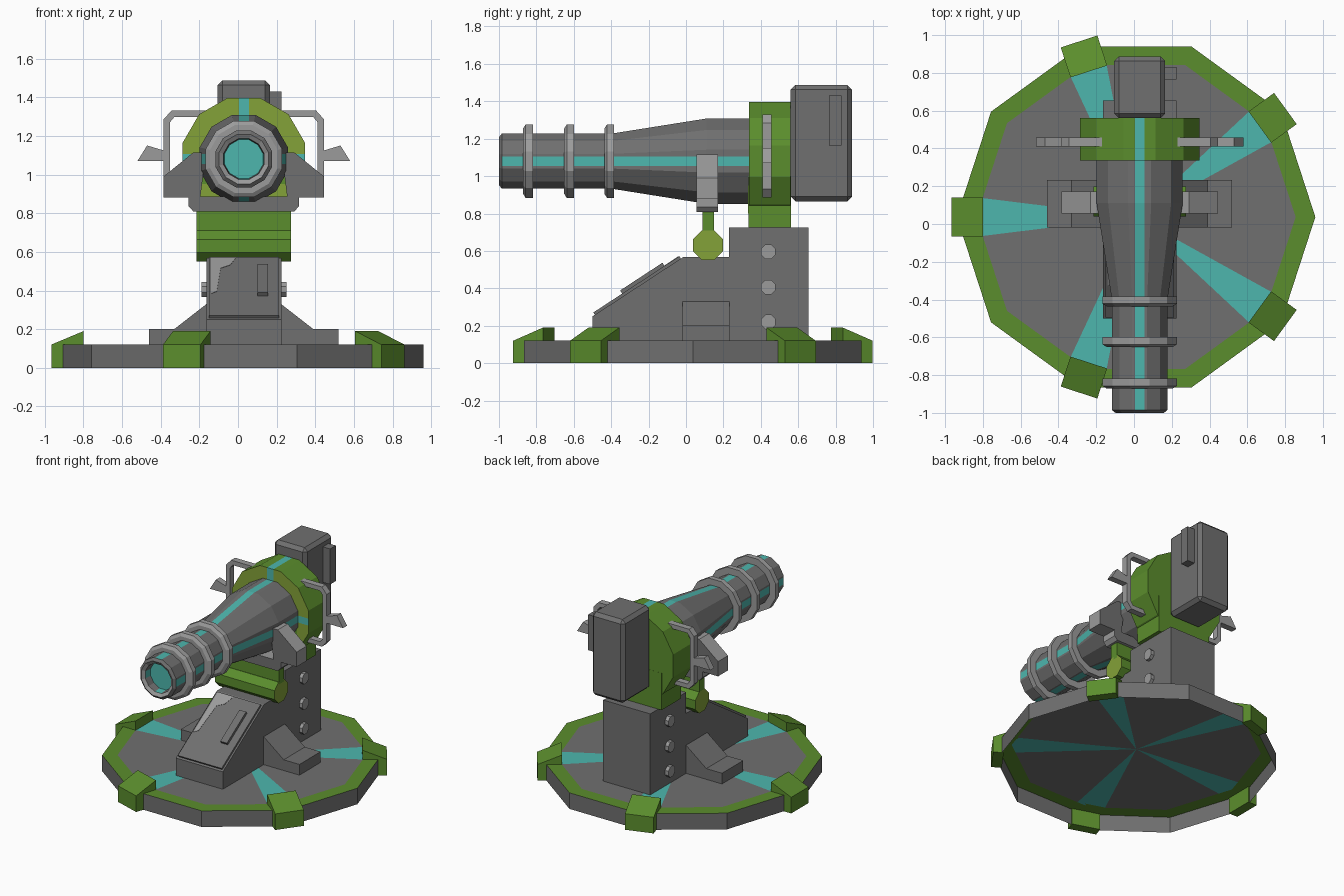
import bpy, bmesh, math
from mathutils import Vector, Matrix

if "Cube" in bpy.data.objects:
    bpy.data.objects.remove(bpy.data.objects["Cube"])

CX, AZ = 0.03, 1.08          # gun centre line: x and height
GX, GY = 0.011, 0.037        # centre of the round base


def material(name, rgb):
    m = bpy.data.materials.new(name)
    m.diffuse_color = (*rgb, 1)
    m.use_nodes = True
    m.node_tree.nodes["Principled BSDF"].inputs["Base Color"].default_value = m.diffuse_color
    return m


MATS = [material("dark grey", (0.16, 0.16, 0.16)),
        material("light grey", (0.33, 0.33, 0.33)),
        material("green", (0.105, 0.27, 0.026)),
        material("olive", (0.23, 0.36, 0.04)),
        material("cyan", (0.075, 0.47, 0.42))]
GREY, LIGHT, GREEN, OLIVE, CYAN = range(5)


def finish(bm, name):
    bmesh.ops.recalc_face_normals(bm, faces=bm.faces[:])
    me = bpy.data.meshes.new(name)
    bm.to_mesh(me)
    bm.free()
    for m in MATS:
        me.materials.append(m)
    ob = bpy.data.objects.new(name, me)
    bpy.context.collection.objects.link(ob)
    return ob


def extrude(name, pts, depth, mat, place, cap=None):
    """Extrude a 2D outline; place(u, v, d) gives the 3D position."""
    bm = bmesh.new()
    a, b = ([bm.verts.new(place(u, v, d)) for u, v in pts] for d in depth)
    n = len(pts)
    for i in range(n):
        j = (i + 1) % n
        bm.faces.new((a[i], a[j], b[j], b[i])).material_index = mat
    for loop in (a, b):
        bm.faces.new(loop).material_index = mat if cap is None else cap
    return finish(bm, name)


def box(name, x, y, z, mat, bevel=0):
    ob = extrude(name, [(x[0], y[0]), (x[1], y[0]), (x[1], y[1]), (x[0], y[1])], z, mat,
                 lambda u, v, d: (u, v, d))
    if bevel:
        mod = ob.modifiers.new("chamfer", "BEVEL")
        mod.width, mod.segments = bevel, 1
    return ob


along_x = lambda u, v, d: (d, u, v)


def along_y(side):
    return lambda u, v, d: (CX + side * u, d, v)


def ring(bm, y, a):
    """Twelve-sided ring with a narrow stripe cut in each of the four main flats."""
    out, t = [], a * math.tan(math.pi / 12)
    for k in range(4):
        rot = Matrix.Rotation(k * math.pi / 2, 2)
        c = a / math.cos(math.pi / 12) * math.sqrt(0.5)
        for p in ((a, -t), (a, -0.026), (a, 0.026), (a, t), (c, c)):
            q = rot @ Vector(p)
            out.append(bm.verts.new((CX + q.x, y, AZ + q.y)))
    return out


def lathe(name, stations, caps=(None, None), closed=False):
    """stations: (y, apothem, colour, {quarter: stripe colour}) for the band that follows."""
    bm = bmesh.new()
    rings = [ring(bm, s[0], s[1]) for s in stations]
    for i in range(len(rings) - (0 if closed else 1)):
        a, b = rings[i], rings[(i + 1) % len(rings)]
        for j in range(20):
            k = (j + 1) % 20
            f = bm.faces.new((a[j], a[k], b[k], b[j]))
            f.material_index = CYAN if j % 5 == 1 and j // 5 in stations[i][3] else stations[i][2]
    for r, c in zip((rings[0], rings[-1]), caps):
        if c is not None:
            bm.faces.new(r).material_index = c
    return finish(bm, name)


# --- round base: open shell with green rim and cyan wedges ---
def base_point(bm, r, ang, off, z):
    r *= math.cos(math.pi / 10) / math.cos(math.pi / 10 - abs(off))
    return bm.verts.new((GX + r * math.cos(ang + off), GY + r * math.sin(ang + off), z))


bm = bmesh.new()
w = math.atan(0.1 / 0.81)
spots = [(math.radians(36 + 72 * k), o) for k in range(5) for o in (-w, 0, w, math.pi / 5)]
loops = [[base_point(bm, r, a, o, z) for a, o in spots]
         for r, z in ((0.949, 0), (0.949, 0.12), (0.845, 0.12))]
for lo, hi, col in ((loops[0], loops[1], GREY), (loops[1], loops[2], GREEN)):
    for i in range(20):
        j = (i + 1) % 20
        bm.faces.new((lo[i], lo[j], hi[j], hi[i])).material_index = col
mid = bm.verts.new((GX, GY, 0.12))
p = loops[2]
for i in range(0, 20, 4):
    bm.faces.new((mid, p[i], p[i + 1], p[i + 2])).material_index = CYAN
    bm.faces.new((mid, p[i + 2], p[i + 3], p[(i + 4) % 20])).material_index = GREY
finish(bm, "base_disc")

# --- five rim clamps ---
clamp = [(0.81, 0.12), (0.81, 0.19), (0.977, 0.12), (0.977, 0), (0.905, 0), (0.905, 0.12)]
for k in range(5):
    a = math.radians(36 + 72 * k)
    c, s = math.cos(a), math.sin(a)
    extrude("rim_clamp", clamp, (-0.102, 0.102), GREEN,
            lambda u, v, d: (GX + u * c - d * s, GY + u * s + d * c, v))

# --- pedestal with sloped front ---
pedestal = [(-0.5, 0.12), (0.655, 0.12), (0.655, 0.725), (0.23, 0.725), (0.23, 0.567),
            (-0.016, 0.567), (-0.5, 0.25)]
extrude("pedestal", pedestal, (-0.163, 0.225), GREY, along_x)
sl = Vector((0.484, 0.317)).normalized()      # direction up the slope
nr = Vector((-sl.y, sl.x))


def slope_plate(name, pts, lift, mat):
    def place(u, v, d):
        q = Vector((-0.5, 0.25)) + sl * v + nr * d
        return (u, q.x, q.y)
    extrude(name, pts, lift, mat, place)


slope_plate("slope_panel", [(-0.15, 0.015), (0.212, 0.015), (0.212, 0.565), (-0.15, 0.565)],
            (-0.01, 0.015), GREY)
slope_plate("slope_latch", [(0.1, 0.2), (0.155, 0.2), (0.155, 0.47), (0.1, 0.47)],
            (0, 0.035), GREY)
slope_plate("slope_worn_patch", [(-0.14, 0.22), (-0.11, 0.24), (-0.09, 0.46), (-0.04, 0.49),
                                 (-0.01, 0.56), (-0.14, 0.56)], (0.012, 0.017), LIGHT)

# --- side feet and rivets, both sides ---
for side in (-1, 1):
    extrude("side_foot", [(0.18, 0.12), (0.49, 0.12), (0.49, 0.2), (0.36, 0.2), (0.18, 0.34)],
            (-0.018, 0.232), GREY, along_y(side))
    for z in (0.22, 0.405, 0.595):
        pts = [(0.44 + 0.042 * math.cos(math.radians(22.5 + 45 * i)),
                z + 0.042 * math.sin(math.radians(22.5 + 45 * i))) for i in range(8)]
        extrude("rivet", pts, (CX + side * 0.18, CX + side * 0.22), LIGHT, along_x)

# --- elevation roller and its hanger ---
pts = [(0.118 + 0.086 * math.cos(math.radians(22.5 + 45 * i)),
        0.63 + 0.086 * math.sin(math.radians(22.5 + 45 * i))) for i in range(8)]
extrude("roller", pts, (-0.215, 0.275), GREEN, along_x, OLIVE)
box("roller_hanger", (-0.215, 0.275), (0.088, 0.15), (0.69, 0.815), GREEN)

# --- cradle under the barrel ---
cradle = [(-0.26, 0.808), (0.26, 0.808), (0.285, 0.835), (0.285, 0.885),
          (-0.285, 0.885), (-0.285, 0.835)]
extrude("cradle_plate", cradle, (0.055, 0.172), LIGHT, along_y(1), GREY)
for side in (-1, 1):
    extrude("cradle_arm", [(0.225, 0.88), (0.415, 0.88), (0.415, 0.99), (0.26, 1.115),
                           (0.21, 1.115), (0.21, 1.0)],
            (0.055, 0.172), LIGHT, along_y(side), GREY)

# --- barrel with cyan stripes and a recessed muzzle ---
S = (0, 1, 2, 3)
lathe("barrel", [(-0.93, 0.1, GREY, S), (-0.985, 0.105, LIGHT, ()), (-1.0, 0.128, GREY, ()),
                 (-0.985, 0.147, GREY, S), (-0.4, 0.147, GREY, S), (0.11, 0.228, GREY, S),
                 (0.345, 0.228, GREY, ())], (CYAN, GREY))
for y in (-0.845, -0.625, -0.41):
    lathe("barrel_ring", [(y - 0.026, 0.14, LIGHT, ()), (y - 0.026, 0.175, LIGHT, ()),
                          (y - 0.012, 0.197, LIGHT, ()), (y + 0.026, 0.197, LIGHT, ()),
                          (y + 0.026, 0.14, LIGHT, ())], closed=True)

# --- collar, its support and the breech ---
lathe("collar", [(0.337, 0.2, OLIVE, (0, 1, 2)), (0.337, 0.316, GREEN, (1,)),
                 (0.56, 0.316, GREEN, ())], (None, GREEN))
extrude("collar_support", [(-0.222, 0.725), (0.222, 0.725), (0.222, 1.0), (-0.222, 1.0)],
        (0.335, 0.561), GREEN, along_y(1))
box("collar_support_face", (-0.192, 0.252), (0.331, 0.336), (0.8, 0.95), OLIVE)
box("breech_box", (-0.105, 0.165), (0.56, 0.888), (0.865, 1.487), GREY, 0.025)
box("breech_latch", (0.15, 0.225), (0.765, 0.832), (1.165, 1.43), GREY)

# --- side handles with fins ---
handle = [(0.19, 1.33), (0.375, 1.33), (0.415, 1.285), (0.415, 0.93), (0.375, 0.885),
          (0.19, 0.885), (0.19, 0.918), (0.36, 0.918), (0.382, 0.945), (0.382, 1.27),
          (0.36, 1.297), (0.19, 1.297)]
fin = [(0.4, 1.07), (0.55, 1.07), (0.5, 1.15), (0.4, 1.12)]
for side in (-1, 1):
    extrude("handle", handle, (0.41, 0.457), LIGHT, along_y(side))
    extrude("handle_fin", fin, (0.41, 0.457), LIGHT, along_y(side))
